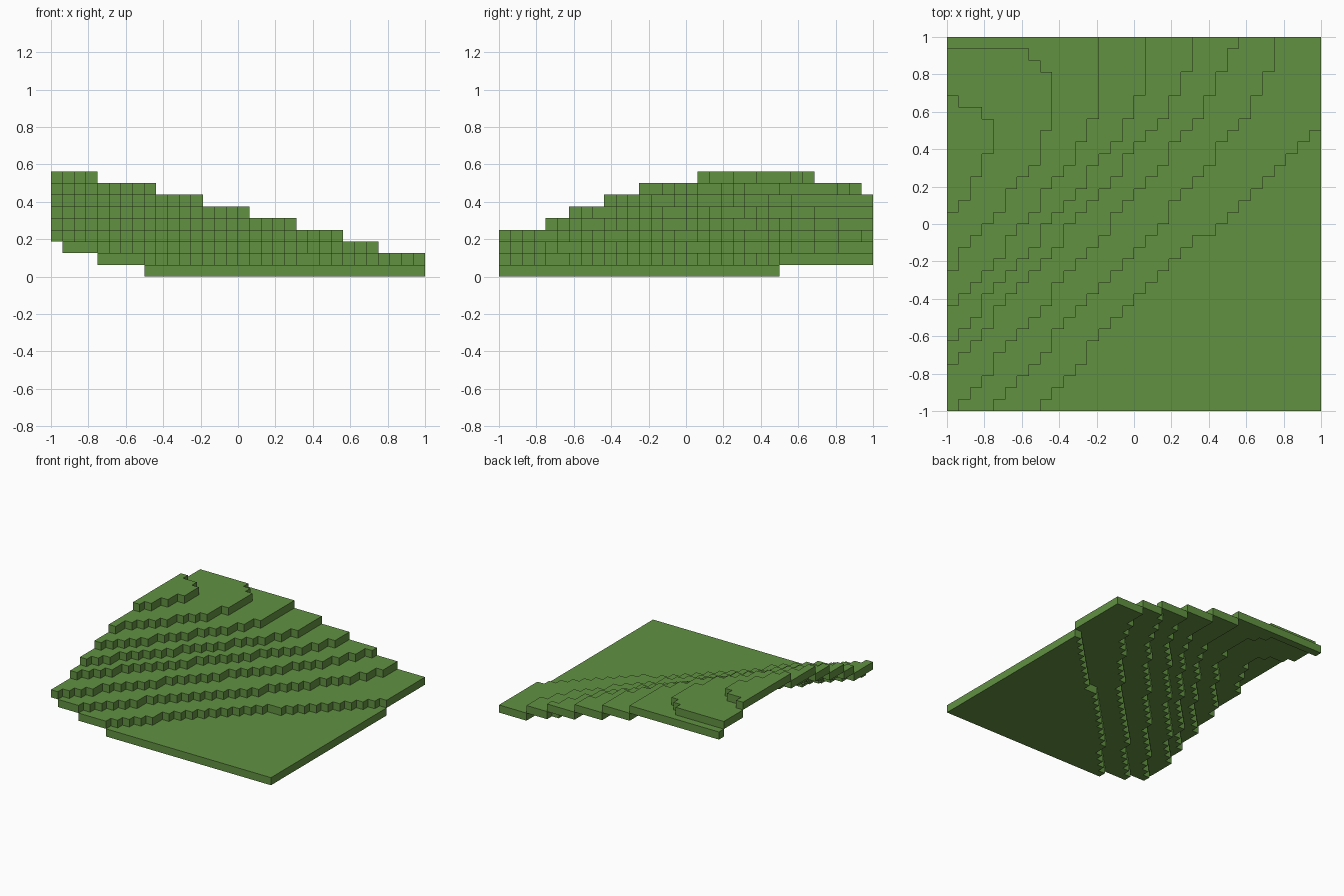
import bpy
import bmesh

cube = bpy.data.objects.get("Cube")
if cube:
    bpy.data.objects.remove(cube, do_unlink=True)

CELLS = 32
UNIT = 2 / CELLS

# One grass colour
grass = bpy.data.materials.new("grass_green")
grass.use_nodes = True
green = (0.122, 0.284, 0.055, 1)
grass.diffuse_color = green
grass.node_tree.nodes["Principled BSDF"].inputs["Base Color"].default_value = green

# Edge of each terrace as (row from the front, cells from the right side), lowest first
contours = [
    [(0, 8), (4, 12), (5, 12), (14, 21), (15, 23), (24, 32), (31, 32)],
    [(0, 4), (16, 18.5), (24, 25), (28, 27), (29, 28), (31, 28)],
    [(0, 1), (24, 21), (28, 23), (30, 24), (31, 25)],
    [(4, 1), (24, 18), (28, 20), (29, 21), (31, 21)],
    [(6, 1), (22, 14), (26, 16), (27, 17), (31, 17)],
    [(9, 1), (11, 3), (23, 12), (24, 12), (25, 13), (31, 13)],
    [(12, 1), (13, 1), (17, 5), (18, 5), (21, 8), (23, 8), (24, 9), (28, 9), (30, 7)],
    [(17, 1), (18, 1.5), (23, 4), (24, 4), (25, 3), (26, 1)],
]


def edge_at(points, row):
    """Stepped position of a contour in one row of cells."""
    for (r0, c0), (r1, c1) in zip(points, points[1:]):
        if r0 <= row <= r1:
            return int(c0 + (c1 - c0) * (row - r0) / (r1 - r0) + 0.5)
    return 0


def level_at(column, row):
    return sum(column < edge_at(points, row) for points in contours)


levels = {(i, j): level_at(i, j) for i in range(CELLS) for j in range(CELLS)}


def make_terrace(level):
    """Slab one cell thick that covers every cell of this level."""
    bm = bmesh.new()
    corners = {}

    def corner(i, j):
        if (i, j) not in corners:
            corners[i, j] = bm.verts.new((i * UNIT - 1, j * UNIT - 1, level * UNIT))
        return corners[i, j]

    for (i, j), cell_level in levels.items():
        if cell_level == level:
            bm.faces.new([corner(i, j), corner(i, j + 1),
                          corner(i + 1, j + 1), corner(i + 1, j)])
    # Raise the flat cells into a closed slab
    raised = bmesh.ops.extrude_face_region(bm, geom=bm.faces[:], use_keep_orig=True)
    for vert in raised["geom"]:
        if isinstance(vert, bmesh.types.BMVert):
            vert.co.z += UNIT
    bmesh.ops.recalc_face_normals(bm, faces=bm.faces[:])
    mesh = bpy.data.meshes.new(f"terrace_{level + 1}")
    bm.to_mesh(mesh)
    bm.free()
    mesh.materials.append(grass)
    terrace = bpy.data.objects.new(mesh.name, mesh)
    bpy.context.collection.objects.link(terrace)


for level in range(len(contours) + 1):
    make_terrace(level)
